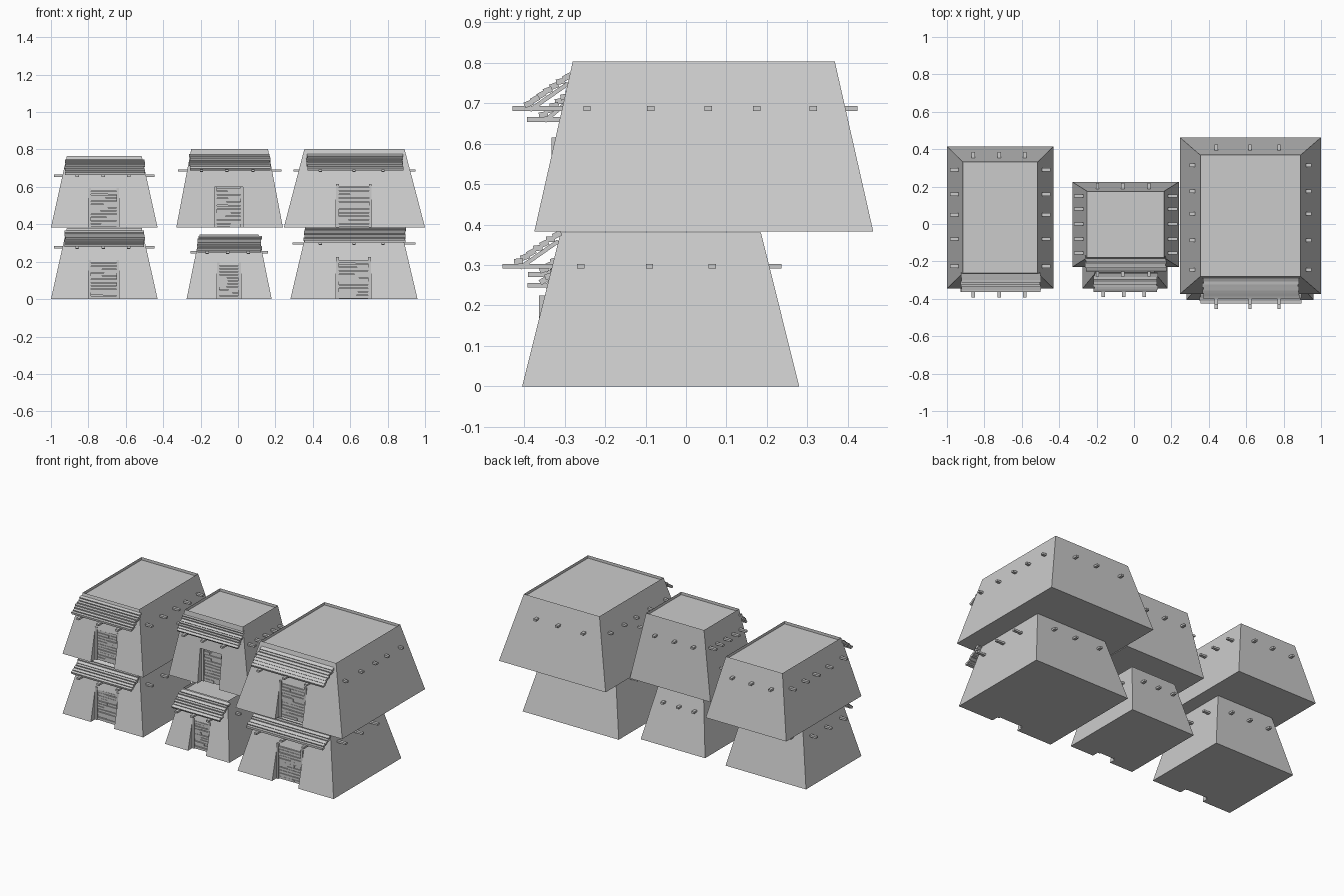
import bpy, bmesh, math, random
from mathutils import Matrix, Vector

random.seed(4)
if "Cube" in bpy.data.objects:
    bpy.data.objects.remove(bpy.data.objects["Cube"])

GREY = (0.6, 0.6, 0.6, 1)
clay = bpy.data.materials.new("clay_grey")
clay.use_nodes = True
clay.diffuse_color = GREY
clay.node_tree.nodes["Principled BSDF"].inputs["Base Color"].default_value = GREY


def finish(bm, name):
    mesh = bpy.data.meshes.new(name)
    bmesh.ops.recalc_face_normals(bm, faces=bm.faces)
    bm.to_mesh(mesh)
    bm.free()
    mesh.materials.append(clay)
    obj = bpy.data.objects.new(name, mesh)
    bpy.context.collection.objects.link(obj)
    return obj


def add_box(bm, lo, hi, tilt=0):
    """Box between two corners, optionally tilted about its own x axis."""
    lo, hi = Vector(lo), Vector(hi)
    mat = (Matrix.Translation((lo + hi) / 2) @ Matrix.Rotation(tilt, 4, "X")
           @ Matrix.Diagonal((*(hi - lo), 1)))
    bmesh.ops.create_cube(bm, size=1, matrix=mat)


def walls(name, x, y, z, inset, door):
    """Tapered body with a sunken roof and a doorway notch."""
    bm = bmesh.new()
    rings = []
    for k, height in ((0, z[0]), (1, z[1])):
        dx, dy = inset[0] * k, inset[1] * k
        rings.append([bm.verts.new(p) for p in (
            (x[0] + dx, y[0] + dy, height), (x[1] - dx, y[0] + dy, height),
            (x[1] - dx, y[1] - dy, height), (x[0] + dx, y[1] - dy, height))])
    bm.faces.new(rings[0][::-1])
    top = bm.faces.new(rings[1])
    for i in range(4):
        j = (i + 1) % 4
        bm.faces.new((rings[0][i], rings[0][j], rings[1][j], rings[1][i]))
    bmesh.ops.inset_region(bm, faces=[top], thickness=0.018)
    low = bmesh.ops.extrude_discrete_faces(bm, faces=[top])["faces"][0]
    for v in low.verts:
        v.co.z -= 0.018
    body = finish(bm, name + "_walls")

    # Doorway notch
    bm = bmesh.new()
    add_box(bm, (door[0], y[0] - 0.1, z[0] - 0.05), (door[1], y[0] + 0.085, z[0] + door[2] - 0.015))
    cutter = finish(bm, "doorway_cutter")
    cutter.hide_render = True
    cut = body.modifiers.new("doorway", "BOOLEAN")
    cut.operation, cut.object, cut.solver = "DIFFERENCE", cutter, "EXACT"
    bpy.context.view_layer.objects.active = body
    bpy.ops.object.modifier_apply(modifier=cut.name)
    bpy.data.objects.remove(cutter)


def plank_door(name, y0, z0, door):
    """Two posts with uneven horizontal planks between them."""
    left, right, height = door
    post = 0.014
    bm = bmesh.new()
    for px in (left, right - post):
        add_box(bm, (px, y0 + 0.042, z0), (px + post, y0 + 0.09, z0 + height))
    add_box(bm, (left + post, y0 + 0.06, z0), (right - post, y0 + 0.09, z0 + height - 0.015))
    count = 11
    pitch = (height - 0.018) / count
    for i in range(count):
        bottom = z0 + i * pitch
        split = left + post + (right - left - 2 * post) * random.uniform(0.3, 0.7)
        for a, b in ((left + post, split), (split, right - post)):
            front = y0 + 0.045 + random.uniform(0, 0.006)
            add_box(bm, (a, front, bottom + random.uniform(0, 0.004)),
                    (b, y0 + 0.07, bottom + pitch))
    finish(bm, name + "_plank_door")


def awning(name, x, y_wall, z0, reach, beam_x):
    """Overlapping boards rising to the wall on sloping rafters."""
    bm = bmesh.new()
    count, rise = 7, 0.066
    slope = math.atan2(rise, reach)
    for i in range(count):
        t = i / (count - 1)
        yc, zc = y_wall - reach * (1 - t) + 0.012, z0 + 0.012 + rise * t
        jog = random.uniform(-0.004, 0.004)
        add_box(bm, (x[0] + jog, yc - 0.011, zc - 0.007), (x[1] + jog, yc + 0.011, zc + 0.007),
                slope * 0.5 + random.uniform(-0.25, 0.25))
    for bx in beam_x:
        length = math.hypot(rise, reach)
        yc, zc = y_wall - reach / 2 + 0.015, z0 + rise / 2 - 0.004
        add_box(bm, (bx - 0.008, yc - length / 2, zc - 0.005),
                (bx + 0.008, yc + length / 2, zc + 0.005), slope)
    finish(bm, name + "_awning")


def hut(name, x, y, z, inset, door, roof_x, beam_z, reach, side_out, beam_x, beam_y):
    walls(name, x, y, z, inset, door)
    plank_door(name, y[0], z[0], door)
    t = (beam_z - z[0]) / (z[1] - z[0])
    dx, dy = inset[0] * t, inset[1] * t
    awning(name, roof_x, y[0] + dy, beam_z, reach, beam_x)
    # Roof beams poking out on all four sides
    bm = bmesh.new()
    for bx in beam_x:
        add_box(bm, (bx - 0.009, y[0] + dy - reach - 0.028, beam_z - 0.006),
                (bx + 0.009, y[1] - dy + 0.03, beam_z + 0.006))
    for by in beam_y:
        add_box(bm, (x[0] + dx - side_out, by - 0.009, beam_z - 0.006),
                (x[1] - dx + side_out, by + 0.009, beam_z + 0.006))
    finish(bm, name + "_beams")


FLOOR = 0.383
west_x, mid_x, east_x = (-0.86, -0.72, -0.585), (-0.195, -0.06, 0.08), (0.44, 0.62, 0.775)
west_door = (-0.8, -0.635, 0.21)

# Ground row
hut("west_lower", (-1, -0.43), (-0.345, 0.215), (0, 0.381), (0.085, 0.085), west_door,
    (-0.925, -0.5), 0.277, 0.08, 0.045, west_x, (-0.22, -0.07, 0.08))
hut("middle_lower", (-0.275, 0.18), (-0.345, 0.2), (0, 0.345), (0.07, 0.085), (-0.112, 0.015, 0.195),
    (-0.215, 0.125), 0.25, 0.08, 0.03, (-0.165, -0.055, 0.055), (-0.2, -0.07, 0.06))
hut("east_lower", (0.28, 0.96), (-0.405, 0.28), (0, 0.381), (0.09, 0.095), (0.525, 0.71, 0.225),
    (0.355, 0.895), 0.297, 0.095, 0.06, east_x, (-0.26, -0.09, 0.065))

# Upper row
hut("west_upper", (-1, -0.43), (-0.345, 0.415), (FLOOR, 0.765), (0.085, 0.083), west_door,
    (-0.925, -0.5), 0.66, 0.08, 0.045, west_x, (-0.225, -0.08, 0.05, 0.16, 0.29))
hut("middle_upper", (-0.33, 0.24), (-0.23, 0.225), (FLOOR, 0.803), (0.08, 0.05), (-0.125, 0.027, 0.23),
    (-0.26, 0.17), 0.688, 0.06, 0.05, mid_x, (-0.155, -0.08, 0, 0.08, 0.15))
hut("east_upper", (0.245, 1), (-0.375, 0.463), (FLOOR, 0.803), (0.11, 0.095), (0.525, 0.715, 0.232),
    (0.368, 0.88), 0.687, 0.095, 0.028, east_x, (-0.245, -0.087, 0.055, 0.175, 0.315))
